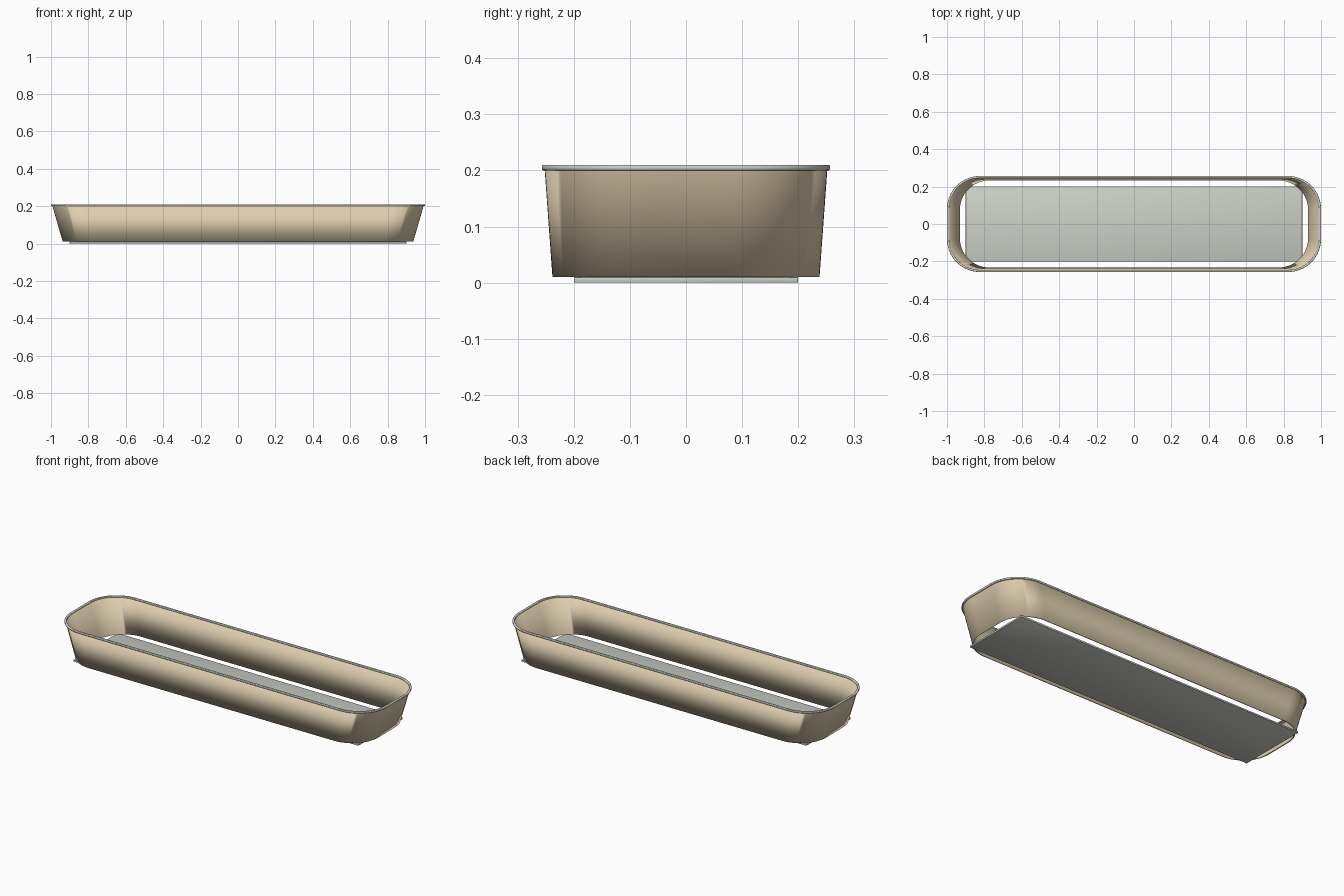
import bpy, bmesh, math

if "Cube" in bpy.data.objects:
    bpy.data.objects.remove(bpy.data.objects["Cube"])


def material(name, rgb):
    m = bpy.data.materials.new(name)
    m.diffuse_color = (*rgb, 1)
    m.use_nodes = True
    m.node_tree.nodes["Principled BSDF"].inputs["Base Color"].default_value = m.diffuse_color
    return m


cream = material("warm cream", (0.74, 0.62, 0.43))
grey = material("pale grey", (0.62, 0.64, 0.59))


def outline(hx, hy, r, z, steps=16):
    """Rounded rectangle as a list of points."""
    pts = []
    for q, (sx, sy) in enumerate([(1, 1), (-1, 1), (-1, -1), (1, -1)]):
        for i in range(steps + 1):
            a = math.pi / 2 * (q + i / steps)
            pts.append((sx * (hx - r) + r * math.cos(a),
                        sy * (hy - r) + r * math.sin(a), z))
    return pts


def ring(name, sections, mat, angle):
    """Closed band: each section is an outline, the last joins the first."""
    bm = bmesh.new()
    loops = [[bm.verts.new(p) for p in outline(*s)] for s in sections]
    n = len(loops[0])
    for k, a in enumerate(loops):
        b = loops[(k + 1) % len(loops)]
        for i in range(n):
            j = (i + 1) % n
            bm.faces.new((a[i], a[j], b[j], b[i]))
    bmesh.ops.recalc_face_normals(bm, faces=bm.faces)
    return finish(name, bm, mat, angle)


def finish(name, bm, mat, angle):
    me = bpy.data.meshes.new(name)
    bm.to_mesh(me)
    bm.free()
    me.materials.append(mat)
    ob = bpy.data.objects.new(name, me)
    bpy.context.collection.objects.link(ob)
    bpy.ops.object.select_all(action='DESELECT')
    ob.select_set(True)
    bpy.context.view_layer.objects.active = ob
    bpy.ops.object.shade_smooth_by_angle(angle=math.radians(angle))
    return ob


# Flared thin wall, open at top and bottom
t = 0.006
ring("tray_wall", [
    (0.937, 0.238, 0.162, 0.01),
    (0.993, 0.252, 0.172, 0.203),
    (0.993 - t, 0.252 - t, 0.172 - t, 0.203),
    (0.937 - t, 0.238 - t, 0.162 - t, 0.01),
], cream, 100)

# Thin lip around the top edge, with softened edges
ro, w, c = (1.0, 0.257, 0.177), 0.012, 0.002


def inset(d, z):
    return (*[v - d for v in ro], z)


ring("top_rim", [
    inset(c, 0.2), inset(0, 0.2 + c), inset(0, 0.21 - c), inset(c, 0.21),
    inset(w - c, 0.21), inset(w, 0.21 - c), inset(w, 0.2 + c), inset(w - c, 0.2),
], grey, 50)

# Flat base plate
bm = bmesh.new()
bmesh.ops.create_cube(bm, size=1)
for v in bm.verts:
    v.co = (v.co.x * 1.8, v.co.y * 0.4, v.co.z * 0.01 + 0.005)
bmesh.ops.bevel(bm, geom=bm.edges[:], offset=0.002, segments=2,
                profile=0.5, affect='EDGES')
finish("base_plate", bm, grey, 40)
